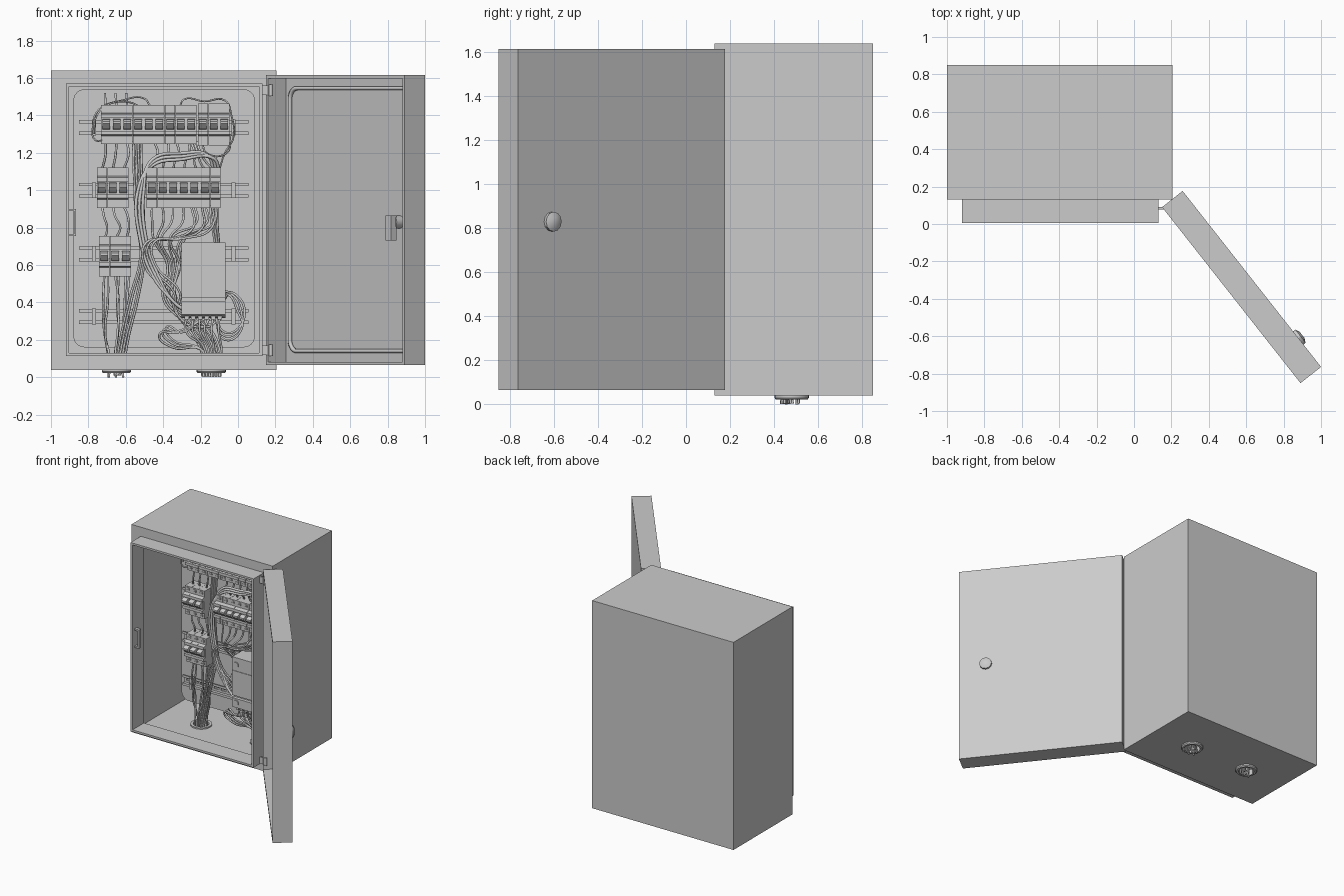
import bpy, bmesh, math, random
from mathutils import Matrix, Vector

if "Cube" in bpy.data.objects:
    bpy.data.objects.remove(bpy.data.objects["Cube"])

random.seed(4)
DOOR_LOC, DOOR_ROT = (0.15, 0.09, 0), math.radians(-51.8)


def finish(bm, name, smooth=False, door=False):
    bmesh.ops.recalc_face_normals(bm, faces=bm.faces)
    me = bpy.data.meshes.new(name)
    bm.to_mesh(me)
    bm.free()
    ob = bpy.data.objects.new(name, me)
    bpy.context.collection.objects.link(ob)
    if door:
        ob.location, ob.rotation_euler = DOOR_LOC, (0, 0, DOOR_ROT)
    if smooth:
        bpy.ops.object.select_all(action='DESELECT')
        ob.select_set(True)
        bpy.context.view_layer.objects.active = ob
        bpy.ops.object.shade_smooth_by_angle()
    return ob


def box(bm, x0, x1, y0, y1, z0, z1):
    m = Matrix.Translation(((x0 + x1) / 2, (y0 + y1) / 2, (z0 + z1) / 2))
    bmesh.ops.create_cube(bm, size=1, matrix=m @ Matrix.Diagonal((x1 - x0, y1 - y0, z1 - z0, 1)))


def cyl(bm, c, r, depth, axis='Y', seg=16, r2=None):
    rot = Matrix.Rotation(math.pi / 2, 4, 'X') if axis == 'Y' else Matrix()
    bmesh.ops.create_cone(bm, cap_ends=True, segments=seg, radius1=r, radius2=r if r2 is None else r2,
                          depth=depth, matrix=Matrix.Translation(c) @ rot)


def prism(bm, prof, x0, x1):
    """Extrude a (y, z) profile along x."""
    f = bm.faces.new([bm.verts.new((x0, y, z)) for y, z in prof])
    g = bmesh.ops.extrude_face_region(bm, geom=[f])['geom']
    bmesh.ops.translate(bm, vec=(x1 - x0, 0, 0), verts=[v for v in g if isinstance(v, bmesh.types.BMVert)])


def loft(bm, rects):
    """Skin a row of rectangles (x0, x1, z0, z1, y) and cap both ends."""
    rings = [[bm.verts.new(p) for p in ((a, y, c), (b, y, c), (b, y, d), (a, y, d))] for a, b, c, d, y in rects]
    for r, s in zip(rings, rings[1:]):
        for i in range(4):
            bm.faces.new((r[i], r[(i + 1) % 4], s[(i + 1) % 4], s[i]))
    bm.faces.new(rings[0])
    bm.faces.new(rings[-1])


def rounded(x0, x1, z0, z1, r, y, n=6):
    pts = []
    for k, (cx, cz) in enumerate(((x1 - r, z1 - r), (x0 + r, z1 - r), (x0 + r, z0 + r), (x1 - r, z0 + r))):
        for i in range(n + 1):
            a = math.pi / 2 * (k + i / n)
            pts.append(Vector((cx + r * math.cos(a), y, cz + r * math.sin(a))))
    return pts


def tube(name, pts, r, cyclic=False, kind='BEZIER'):
    cu = bpy.data.curves.new(name, 'CURVE')
    cu.dimensions, cu.bevel_depth, cu.bevel_resolution, cu.resolution_u = '3D', r, 1, 6
    cu.use_fill_caps = True
    sp = cu.splines.new(kind)
    store = sp.bezier_points if kind == 'BEZIER' else sp.points
    store.add(len(pts) - 1)
    for b, p in zip(store, pts):
        if kind == 'BEZIER':
            b.co = p
            b.handle_left_type = b.handle_right_type = 'AUTO'
        else:
            b.co = (*p, 1)
    sp.use_cyclic_u = cyclic
    ob = bpy.data.objects.new(name, cu)
    bpy.context.collection.objects.link(ob)
    return ob


# Cabinet shell with projecting front lip
bm = bmesh.new()
loft(bm, [(-1, .205, .04, 1.64, .85), (-1, .205, .04, 1.64, .13), (-.92, .13, .115, 1.57, .13),
          (-.92, .13, .115, 1.57, .005), (-.903, .113, .13, 1.555, .005), (-.903, .113, .13, 1.555, .145),
          (-.985, .19, .055, 1.625, .145), (-.985, .19, .055, 1.625, .835)])
cabinet = finish(bm, "cabinet")

# Cable holes through the floor
GLANDS = (-.65, -.143)
bm = bmesh.new()
for gx in GLANDS:
    cyl(bm, (gx, .48, .05), .068, .1, 'Z', 24)
cutter = finish(bm, "hole_cutter")
cutter.hide_render = True
mod = cabinet.modifiers.new("holes", 'BOOLEAN')
mod.operation, mod.object = 'DIFFERENCE', cutter
bpy.context.view_layer.objects.active = cabinet
bpy.ops.object.modifier_apply(modifier="holes")
bpy.data.objects.remove(cutter)

# Grommet rings in the holes
for gx in GLANDS:
    bm = bmesh.new()
    prof = [(.056, .022), (.072, .022), (.078, .03), (.078, .04), (.067, .04), (.067, .056), (.076, .056), (.076, .066), (.056, .066)]
    vs = [bm.verts.new((gx + r, .48, z)) for r, z in prof]
    es = [bm.edges.new((vs[i], vs[(i + 1) % len(vs)])) for i in range(len(vs))]
    bmesh.ops.spin(bm, geom=vs + es, cent=(gx, .48, 0), axis=(0, 0, 1), angle=2 * math.pi, steps=24)
    bmesh.ops.remove_doubles(bm, verts=bm.verts, dist=1e-4)
    finish(bm, "cable_grommet", True)

# Door: open tray, gasket, knob and latch
L = 1.197
bm = bmesh.new()
loft(bm, [(0, L, .065, 1.615, .14), (0, L, .065, 1.615, 0),
          (.018, L - .018, .083, 1.597, 0), (.018, L - .018, .083, 1.597, .122)])
finish(bm, "door", door=True)
g = tube("door_gasket", rounded(.06, L - .06, .14, 1.545, .06, .115), .012, True, 'POLY')
g.location, g.rotation_euler = DOOR_LOC, (0, 0, DOOR_ROT)
bm = bmesh.new()
cyl(bm, (1.0, .147, .83), .045, .016, seg=12)
cyl(bm, (1.0, .16, .83), .030, .012, seg=12, r2=.045)
for v in bm.verts:  # widest at the door, narrower outside
    if v.co.y > .164:
        v.co.x, v.co.z = 1 + (v.co.x - 1) * .7, .83 + (v.co.z - .83) * .7
    elif v.co.y > .15:
        s = .045 / math.hypot(v.co.x - 1, v.co.z - .83)
        v.co.x, v.co.z = 1 + (v.co.x - 1) * s, .83 + (v.co.z - .83) * s
finish(bm, "door_knob", True, True)
bm = bmesh.new()
cyl(bm, (1.0, .1, .83), .035, .05)
box(bm, .975, 1.025, .045, .08, .73, .865)
finish(bm, "door_latch", True, True)

# Hinges and latch catch
for z in (.145, 1.535):
    bm = bmesh.new()
    box(bm, .125, .172, .078, .09, z - .025, z + .025)
    cyl(bm, (.175, .085, z), .012, .06, 'Z')
    finish(bm, "hinge", True)
bm = bmesh.new()
box(bm, -.878, -.866, .03, .055, .755, .9)
for z in (.755, .888):
    box(bm, -.905, -.866, .03, .055, z, z + .012)
finish(bm, "latch_catch")

# Mounting plate on standoffs
bm = bmesh.new()
f = bm.faces.new([bm.verts.new(p) for p in rounded(-.88, .09, .16, 1.54, .06, .57)])
e = bmesh.ops.extrude_face_region(bm, geom=[f])['geom']
bmesh.ops.translate(bm, vec=(0, .015, 0), verts=[v for v in e if isinstance(v, bmesh.types.BMVert)])
finish(bm, "mounting_plate")
bm = bmesh.new()
for x in (-.82, .03):
    for z in (.22, 1.48):
        cyl(bm, (x, .71, z), .015, .252)
finish(bm, "standoffs", True)

# Slotted rails with end stops
for z in (1.335, 1.0, .66, .325):
    bm = bmesh.new()
    for s in (-1, 1):
        prism(bm, [(.54, z + s * .04), (.54, z + s * .022), (.562, z + s * .022), (.562, z + s * .006),
                   (.568, z + s * .006), (.568, z + s * .028), (.546, z + s * .028), (.546, z + s * .04)], -.85, .055)
    for i in range(16):
        x = -.85 + i * .0593
        box(bm, x, x + .0155, .562, .568, z - .006, z + .006)
    finish(bm, "rail")
    bm = bmesh.new()
    for x in (-.78, -.035):
        box(bm, x, x + .022, .515, .555, z - .042, z + .042)
        cyl(bm, (x + .011, .513, z), .007, .006)
    finish(bm, "rail_end_stops")


def breakers(x0, zc, n, h=.105):
    """A row of n breaker modules with toggles and terminal screws."""
    half = [(.535, h), (.43, h), (.43, .062), (.4, .055), (.4, .034), (.42, .034)]
    prof = half + [(y, -z) for y, z in reversed(half)]
    bm = bmesh.new()
    for i in range(n):
        x = x0 + i * .057
        c = x + .0275
        prism(bm, [(y, zc + z) for y, z in prof], x, x + .0555)
        for s in (-1, 1):
            cyl(bm, (c, .428, zc + s * (h - .021)), .015, .008, seg=12)
            box(bm, c - .01, c + .01, .421, .424, zc + s * (h - .021) - .002, zc + s * (h - .021) + .002)
        prism(bm, [(.425, zc - .028), (.398, zc - .02), (.376, zc + .004), (.376, zc + .016), (.398, zc + .026), (.425, zc + .028)],
              c - .02, c + .02)
    finish(bm, "breaker_bank")


for a in ((-.733, 1.352, 9), (-.215, 1.352, 3, .113), (-.755, 1.013, 3, .108), (-.488, 1.013, 4, .108),
          (-.262, 1.013, 3, .108), (-.742, .648, 3, .108)):
    breakers(*a)

# Large power unit
bm = bmesh.new()
prism(bm, [(.535, .72), (.36, .72), (.36, .425), (.385, .425), (.385, .405), (.36, .405), (.36, .335), (.4, .318), (.535, .318)], -.302, -.068)
for x in (-.268, -.103):
    for z in (.665, .372):
        cyl(bm, (x, .358, z), .022, .01)
for i in range(6):
    x = -.285 + i * .035
    box(bm, x, x + .024, .38, .45, .31, .335)
box(bm, -.3, -.07, .356, .362, .612, .618)
finish(bm, "power_unit", True)


# Wiring
def wire(*pts, r=.0065, y=.49):
    tube("wire", [(p[0], p[2] if len(p) > 2 else y, p[1]) for p in pts], r)


def j(a=.012):
    return random.uniform(-a, a)


for i in range(3):  # left column, bank to bank and out of the floor
    x = -.727 + i * .057
    wire((x + .02, 1.26), (x + .025 + j(), 1.19, .47), (x, 1.11))
    wire((x + .02, 1.45), (x + .015, 1.52, .5))
    wire((x, .92), (x + .02 + j(), .86, .46), (x + .03 + j(), .8, .47), (x + .015, .74))
    for k in (0, 1):
        wire((x + .012 + k * .02, .55), (x + .02 + j(.02), .4, .48 + j()), (x + .015 + j(.02), .25, .48 + j(.03)),
             (-.69 + i * .035 + j(.005), .1, .46 + k * .04), (-.69 + i * .038, .0, .455 + k * .05))
for i in range(4):  # long bundle down the middle
    d = i * .014
    wire((-.56 + d, 1.26), (-.555 + d, 1.05, .46), (-.545 + d, .85, .45), (-.53 + d + j(), .65, .46),
         (-.58 + d + j(), .42, .45), (-.63 + d, .2, .46), (-.66 + d, .01, .47 + j(.03)))
for i in range(3):  # arched cables from the right banks to the power unit
    d = i * .016
    wire((-.1 - d, 1.11), (-.13 - d, 1.17 + d / 2, .46), (-.3, 1.165 + d, .45), (-.46, 1.13 + d, .45), (-.535 + d, 1.0, .43),
         (-.525 + d, .75, .43), (-.46 + d, .55, .42), (-.36 + d, .42 - d, .41), (-.26 + d * 2, .33, .43), r=.009)
    wire((-.22 - d, 1.26), (-.2 - d, 1.2, .46), (-.17 - d * 2, 1.15, .47), (-.12 - d * 3, 1.1))
for i in range(7):  # right banks feeding down
    x = -.46 + i * .057
    wire((x, .92), (x + j(), .83, .47), (min(x * .5 - .22 + j(.02), -.1), .74, .46 + j(.02)), (x * .3 - .27 + j(.03), .6, .5),
         (-.4 + i * .012, .42, .47), (-.3 + i * .02, .3, .48), (-.2 + i * .017, .15, .48 + j(.03)), (-.19 + i * .016, .004, .48 + j(.035)))
    if i < 4:
        wire((x, 1.11), (x + .01, 1.16, .47), (x + .03, 1.2, .48), (x + .02 + j(), 1.26))
for i in range(3):  # sweeping cables crossing behind
    wire((-.25 + i * .057, .92), (-.24 + i * .05, .8, .46), (-.36 + i * .03, .74, .44), (-.49 + i * .02, .72, .42),
         (-.5 + i * .03, .6, .42), (-.37 + i * .03, .45, .42), (-.32, .33, .44), (-.22 + i * .03, .27, .46), (-.2 + i * .05, .32))
    wire((-.15 + i * .02, .92), (-.14 + i * .015, .82), (-.12 + i * .01, .7, .52))
for i in range(6):  # power unit into the right grommet
    x = -.273 + i * .035
    wire((x, .325, .42), (x + j(), .25, .42), (-.185 + i * .017 + j(), .15, .45), (-.185 + i * .017, .002, .45 + j(.02)))
for i in range(3):  # slack loops beside the power unit
    d = i * .02
    wire((-.12, .32, .43), (-.07, .24 - d, .44), (.0 + d / 2, .26, .45), (.035 - d, .36, .46), (-.01 - d, .44, .47), (-.07, .46 - d, .5))
    wire((-.2 + d, .32, .43), (-.3 - d, .24, .42), (-.38 - d, .27 - d, .43), (-.35, .2 - d, .45), (-.2, .15, .46), (-.15 + d, .02, .47))
# jumpers round the top row
wire((-.71, 1.27, .44), (-.765, 1.27, .42), (-.775, 1.35, .43), (-.745, 1.43, .45), (-.62, 1.48), (-.5, 1.49), (-.47, 1.45), r=.005)
wire((-.77, 1.3, .43), (-.755, 1.4, .43), (-.69, 1.46, .45), (-.58, 1.47), (-.53, 1.45), r=.005)
wire((-.31, 1.45), (-.29, 1.485), (-.18, 1.475, .47), (-.07, 1.48), (-.035, 1.4, .47), (-.025, 1.28), (-.07, 1.2), (-.1, 1.11), r=.005)
wire((-.19, 1.26), (-.17, 1.2, .47), (-.06, 1.2, .46), (-.04, 1.3, .48), r=.005)
